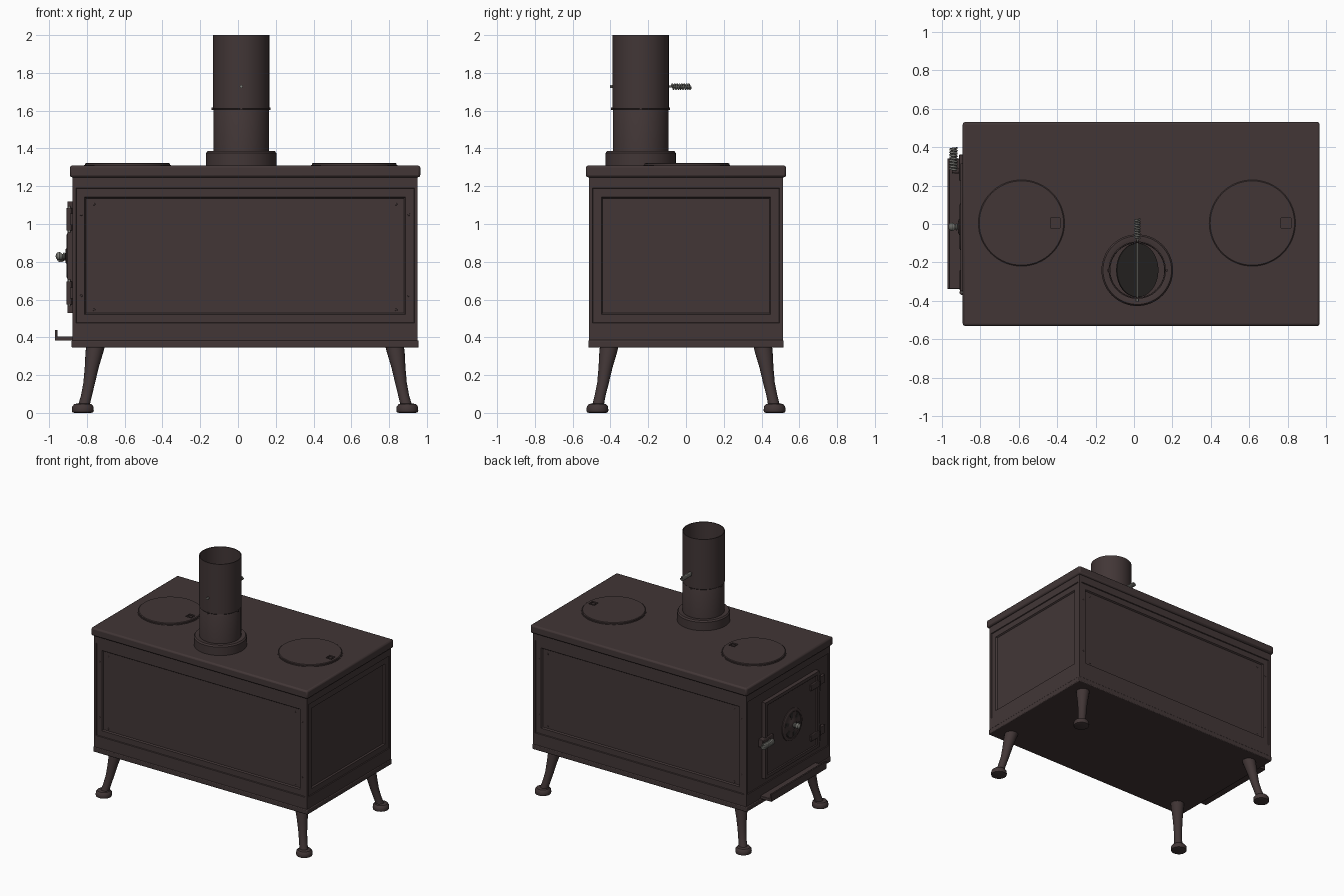
import bpy, bmesh, math
from mathutils import Matrix, Vector

if "Cube" in bpy.data.objects:
    bpy.data.objects.remove(bpy.data.objects["Cube"])

CX = 0.0375          # middle of the firebox along x


def material(name, rgb):
    m = bpy.data.materials.new(name)
    m.diffuse_color = (*rgb, 1)
    m.use_nodes = True
    m.node_tree.nodes["Principled BSDF"].inputs["Base Color"].default_value = m.diffuse_color
    return m


IRON = material("brown_iron", (0.054, 0.037, 0.037))
DARK = material("dark_iron", (0.032, 0.028, 0.026))
STEEL = material("steel", (0.22, 0.22, 0.20))


def finish(name, bm, mat, bevel=0):
    bmesh.ops.recalc_face_normals(bm, faces=bm.faces)
    me = bpy.data.meshes.new(name)
    bm.to_mesh(me)
    bm.free()
    me.materials.append(mat)
    ob = bpy.data.objects.new(name, me)
    bpy.context.collection.objects.link(ob)
    if bevel:
        b = ob.modifiers.new("bevel", 'BEVEL')
        b.width, b.segments = bevel, 2
    return ob


def box_bm(x, y, z):
    bm = bmesh.new()
    size = Matrix.Diagonal((x[1] - x[0], y[1] - y[0], z[1] - z[0], 1))
    mid = Matrix.Translation((sum(x) / 2, sum(y) / 2, sum(z) / 2))
    bmesh.ops.create_cube(bm, size=1, matrix=mid @ size)
    return bm


def box(name, x, y, z, mat=IRON, bevel=0):
    return finish(name, box_bm(x, y, z), mat, bevel)


def rings_mesh(name, rings, mat, cap=True, closed=False):
    """Skin a list of vertex rings."""
    bm = bmesh.new()
    vs = [[bm.verts.new(p) for p in r] for r in rings]
    n = len(vs[0])
    pairs = list(zip(vs, vs[1:])) + ([(vs[-1], vs[0])] if closed else [])
    for a, b in pairs:
        for i in range(n):
            j = (i + 1) % n
            bm.faces.new((a[i], a[j], b[j], b[i]))
    if cap and not closed:
        bm.faces.new(vs[0])
        bm.faces.new(vs[-1])
    return finish(name, bm, mat)


def lathe(name, profile, loc, axis=(0, 0, 1), mat=IRON, n=48, closed=False):
    """Turn (radius, height) points around an axis."""
    m = Matrix.Translation(loc) @ Vector((0, 0, 1)).rotation_difference(Vector(axis)).to_matrix().to_4x4()
    rings = [[m @ Vector((r * math.cos(2 * math.pi * i / n), r * math.sin(2 * math.pi * i / n), h))
              for i in range(n)] for r, h in profile]
    return rings_mesh(name, rings, mat, closed=closed)


def rod(name, a, b, r, mat=STEEL, n=12):
    d = Vector(b) - Vector(a)
    return lathe(name, [(r, 0), (r, d.length)], a, d.normalized(), mat, n)


def coil(name, x, z, y0, y1, r, turns, wire):
    """Spring grip running along y."""
    cu = bpy.data.curves.new(name, 'CURVE')
    cu.dimensions = '3D'
    cu.bevel_depth, cu.bevel_resolution = wire, 2
    n = turns * 14
    sp = cu.splines.new('POLY')
    sp.points.add(n)
    for i, p in enumerate(sp.points):
        a = 2 * math.pi * turns * i / n
        p.co = (x + r * math.cos(a), y0 + (y1 - y0) * i / n, z + r * math.sin(a), 1)
    cu.materials.append(STEEL)
    ob = bpy.data.objects.new(name, cu)
    bpy.context.collection.objects.link(ob)


# Firebox: each side has a stepped frame, three sides also a sunken panel
bm = box_bm((-0.876, 0.951), (-0.513, 0.513), (0.38, 1.25))
bm.normal_update()
for f in [f for f in bm.faces if abs(f.normal.z) < 0.5]:
    door_side = f.normal.x < -0.5
    bmesh.ops.inset_individual(bm, faces=[f], thickness=0.025)
    zm = f.calc_center_median().z
    for v in f.verts:
        v.co.z = 1.19 if v.co.z > zm else 0.475
    bmesh.ops.inset_individual(bm, faces=[f], thickness=0.004, depth=-0.006)
    if not door_side:
        bmesh.ops.inset_individual(bm, faces=[f], thickness=0.062)
        bmesh.ops.inset_individual(bm, faces=[f], thickness=0.01, depth=-0.01)
finish("firebox", bm, IRON)

box("base_plate", (-0.881, 0.956), (-0.517, 0.517), (0.345, 0.385), bevel=0.006)
box("top_plate", (-0.89, 0.965), (-0.53, 0.53), (1.247, 1.31), bevel=0.012)

# Rivets near the corners of the long side frames
for s in (-1, 1):
    for x in (-0.762, CX, 0.837):
        for z in (0.545, 1.105):
            if x != CX:
                lathe("panel_rivet", [(0.007, 0), (0.006, 0.003), (0.002, 0.005)],
                      (x, s * 0.496, z), (0, s, 0), n=10)
    for x in (-0.83, 0.905):
        for z in (0.62, 1.05):
            lathe("frame_rivet", [(0.007, 0), (0.006, 0.003), (0.002, 0.005)],
                  (x, s * 0.506, z), (0, s, 0), n=10)

# Cooking lids with a lifter notch
for x in (-0.585, 0.615):
    lathe("lid_rim", [(0.229, 1.309), (0.229, 1.313), (0.2, 1.313), (0.2, 1.309)], (x, 0.005, 0), n=64)
    lid = lathe("cooking_lid", [(0.224, 1.305), (0.224, 1.319), (0.219, 1.323)], (x, 0.005, 0), n=64)
    cut = box("notch_cutter", (x + 0.15, x + 0.2), (-0.02, 0.03), (1.314, 1.34))
    cut.hide_render = True
    cut.hide_set(True)
    b = lid.modifiers.new("notch", 'BOOLEAN')
    b.object, b.operation, b.solver = cut, 'DIFFERENCE', 'EXACT'
    box("lifter_bar", (x + 0.16, x + 0.19), (-0.006, 0.016), (1.312, 1.321))

# Flue pipe and collar
FX, FY = 0.017, -0.24
lathe("flue_collar", [(0.186, 1.305), (0.186, 1.375), (0.178, 1.386), (0.152, 1.386), (0.14, 1.38), (0.14, 1.305)],
      (FX, FY, 0), closed=True, n=64)
lathe("flue_pipe", [(0.147, 1.306), (0.147, 1.6), (0.144, 1.607), (0.149, 1.612), (0.149, 2.0),
                    (0.143, 2.0), (0.141, 1.306)], (FX, FY, 0), closed=True, n=64)
for k in range(4):
    d = Vector((math.cos(k * math.pi / 2), math.sin(k * math.pi / 2), 0))
    rod("pipe_screw", Vector((FX, FY, 1.61)) + d * 0.14, Vector((FX, FY, 1.61)) + d * 0.156, 0.007, IRON)

# Damper inside the flue with a spring grip
t = math.radians(40)
dn = Vector((math.sin(t), 0, math.cos(t)))
lathe("damper_plate", [(0.14, -0.004), (0.14, 0.004)], (FX, FY, 1.72), dn, DARK)
rod("damper_rod", (FX, -0.398, 1.727), (FX, 0.025, 1.727), 0.005)
rod("damper_nut", (FX, -0.403, 1.727), (FX, -0.388, 1.727), 0.009, STEEL, 6)
coil("damper_grip", FX, 1.727, -0.075, 0.025, 0.0125, 8, 0.005)

# Curved legs with round feet, splayed toward the corners
PATH = [(0.79, 0.405, 0.36, 0.05), (0.798, 0.412, 0.32, 0.047), (0.812, 0.426, 0.24, 0.037),
        (0.825, 0.439, 0.16, 0.031), (0.84, 0.455, 0.09, 0.029), (0.855, 0.467, 0.035, 0.031)]
for sx in (-1, 1):
    for sy in (-1, 1):
        rings = [[(CX + sx * px + r * math.cos(a), sy * py + r * math.sin(a), pz)
                  for a in (2 * math.pi * i / 20 for i in range(20))] for px, py, pz, r in PATH]
        rings_mesh("leg", rings, IRON)
        lathe("foot", [(0.045, 0), (0.056, 0.004), (0.058, 0.014), (0.056, 0.034), (0.046, 0.046), (0.03, 0.05)],
              (CX + sx * 0.859, sy * 0.469, 0), n=28)

# Loading door with frame step
bm = box_bm((-0.902, -0.865), (-0.345, 0.315), (0.53, 1.12))
bm.normal_update()
f = min(bm.faces, key=lambda g: g.normal.x)
bmesh.ops.inset_individual(bm, faces=[f], thickness=0.035)
bmesh.ops.inset_individual(bm, faces=[f], thickness=0.008, depth=-0.006)
finish("door", bm, IRON)

# Hinges
for z in (0.635, 1.025):
    rod("hinge_barrel", (-0.893, -0.355, z - 0.06), (-0.893, -0.355, z + 0.06), 0.014, IRON)
    rod("hinge_pin", (-0.893, -0.355, z - 0.07), (-0.893, -0.355, z + 0.07), 0.007)
    box("hinge_strap", (-0.907, -0.89), (-0.345, -0.24), (z - 0.025, z + 0.025), bevel=0.004)
    box("hinge_leaf", (-0.89, -0.868), (-0.43, -0.36), (z - 0.03, z + 0.03))

# Round air vent with slots and knob
V = (-0.893, -0.015, 0.83)
lathe("air_vent", [(0.122, 0), (0.122, 0.009), (0.112, 0.015), (0.1, 0.015), (0.096, 0.011),
                   (0.045, 0.013), (0.035, 0.02), (0.01, 0.022)], V, (-1, 0, 0))
for k in range(6):
    a = k * math.pi / 3 + 0.3
    ends = [Vector((-0.903, V[1] + q * math.cos(a), V[2] + q * math.sin(a))) for q in (0.05, 0.092)]
    side = Vector((0, -math.sin(a), math.cos(a)))
    ring = [ends[0] - side * 0.009, ends[0] + side * 0.009, ends[1] + side * 0.018, ends[1] - side * 0.018]
    rings_mesh("vent_slot", [ring, [p + Vector((-0.004, 0, 0)) for p in ring]], DARK)
lathe("vent_knob", [(0.009, 0), (0.009, 0.022), (0.018, 0.026), (0.018, 0.032), (0.01, 0.036), (0.017, 0.042),
                    (0.022, 0.052), (0.019, 0.064), (0.01, 0.071), (0.003, 0.072)], V, (-1, 0, 0), STEEL, 20)

# Door latch with spring grip
box("latch_plate", (-0.91, -0.87), (0.225, 0.36), (0.79, 0.85), bevel=0.004)
rod("latch_post", (-0.9, 0.275, 0.82), (-0.945, 0.275, 0.82), 0.013, IRON)
rod("latch_rod", (-0.938, 0.262, 0.82), (-0.938, 0.398, 0.82), 0.008)
coil("latch_grip", -0.938, 0.82, 0.28, 0.395, 0.017, 8, 0.0055)

# Ash shelf below the door
box("ash_shelf", (-0.97, -0.865), (-0.337, 0.34), (0.382, 0.405), bevel=0.003)
box("ash_shelf_lip", (-0.97, -0.956), (-0.337, 0.34), (0.39, 0.44), bevel=0.003)

# Smooth shading with sharp edges kept
bpy.ops.object.select_all(action='DESELECT')
for ob in bpy.context.scene.objects:
    if ob.type == 'MESH' and not ob.hide_render:
        ob.select_set(True)
        bpy.context.view_layer.objects.active = ob
bpy.ops.object.shade_smooth_by_angle(angle=math.radians(35))
